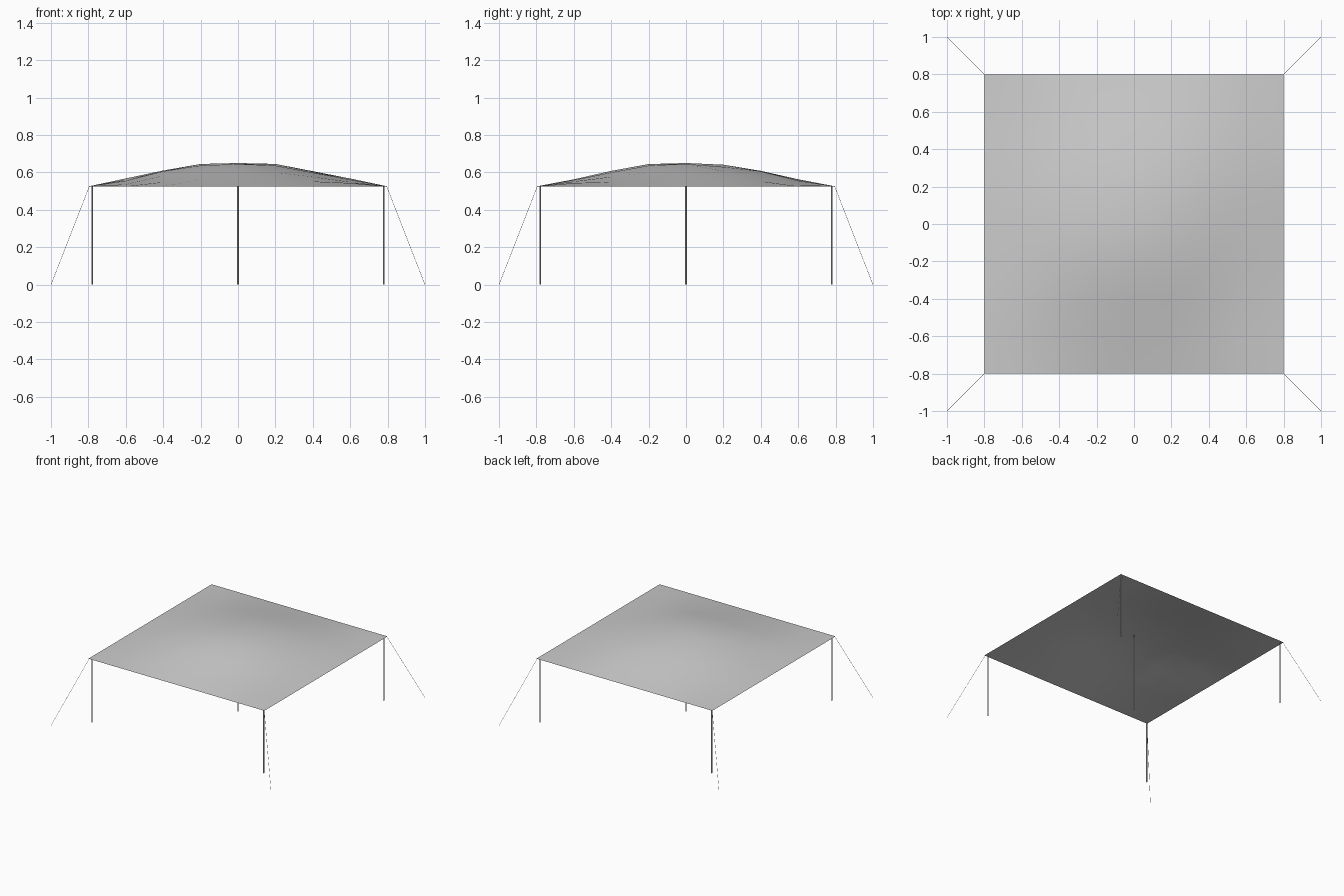
import bpy, bmesh, random
from mathutils import Vector

if "Cube" in bpy.data.objects:
    bpy.data.objects.remove(bpy.data.objects["Cube"])

random.seed(4)
HALF, EDGE_Z, RISE, N = 0.8, 0.525, 0.125, 8
FALL = [1.0, 0.93, 0.66, 0.33, 0.0]   # height falloff from centre to edge


def rod(name, a, b, radius, sides):
    a, b = Vector(a), Vector(b)
    d = b - a
    bpy.ops.mesh.primitive_cylinder_add(vertices=sides, radius=radius,
                                        depth=d.length, location=(a + b) / 2)
    ob = bpy.context.object
    ob.name = name
    ob.rotation_euler = d.to_track_quat('Z', 'Y').to_euler()
    bpy.ops.object.shade_smooth_by_angle()
    return ob


# Canopy: gridded cloth sheet, raised in the middle, slightly rumpled
bm = bmesh.new()
bmesh.ops.create_grid(bm, x_segments=N, y_segments=N, size=HALF)
for v in bm.verts:
    i = round(abs(v.co.x) / 0.2)
    j = round(abs(v.co.y) / 0.2)
    v.co.z = EDGE_Z + RISE * FALL[i] * FALL[j]
    if i < 4 and j < 4 and i + j > 0:
        v.co.z += random.uniform(-0.005, 0.005)
mesh = bpy.data.meshes.new("canopy")
bm.to_mesh(mesh)
bm.free()
canopy = bpy.data.objects.new("canopy", mesh)
bpy.context.collection.objects.link(canopy)
for p in mesh.polygons:
    p.use_smooth = True

# Centre pole
rod("centre_pole", (0, 0, 0), (0, 0, EDGE_Z + RISE), 0.005, 8)

# Corner poles and guy ropes
for sx, nx in ((-1, "left"), (1, "right")):
    for sy, ny in ((-1, "front"), (1, "back")):
        rod(f"{ny}_{nx}_pole", (0.78 * sx, 0.78 * sy, 0),
            (0.78 * sx, 0.78 * sy, EDGE_Z), 0.004, 8)
        rod(f"{ny}_{nx}_guy_rope", (0.795 * sx, 0.795 * sy, EDGE_Z),
            (0.999 * sx, 0.999 * sy, 0.001), 0.001, 6)
